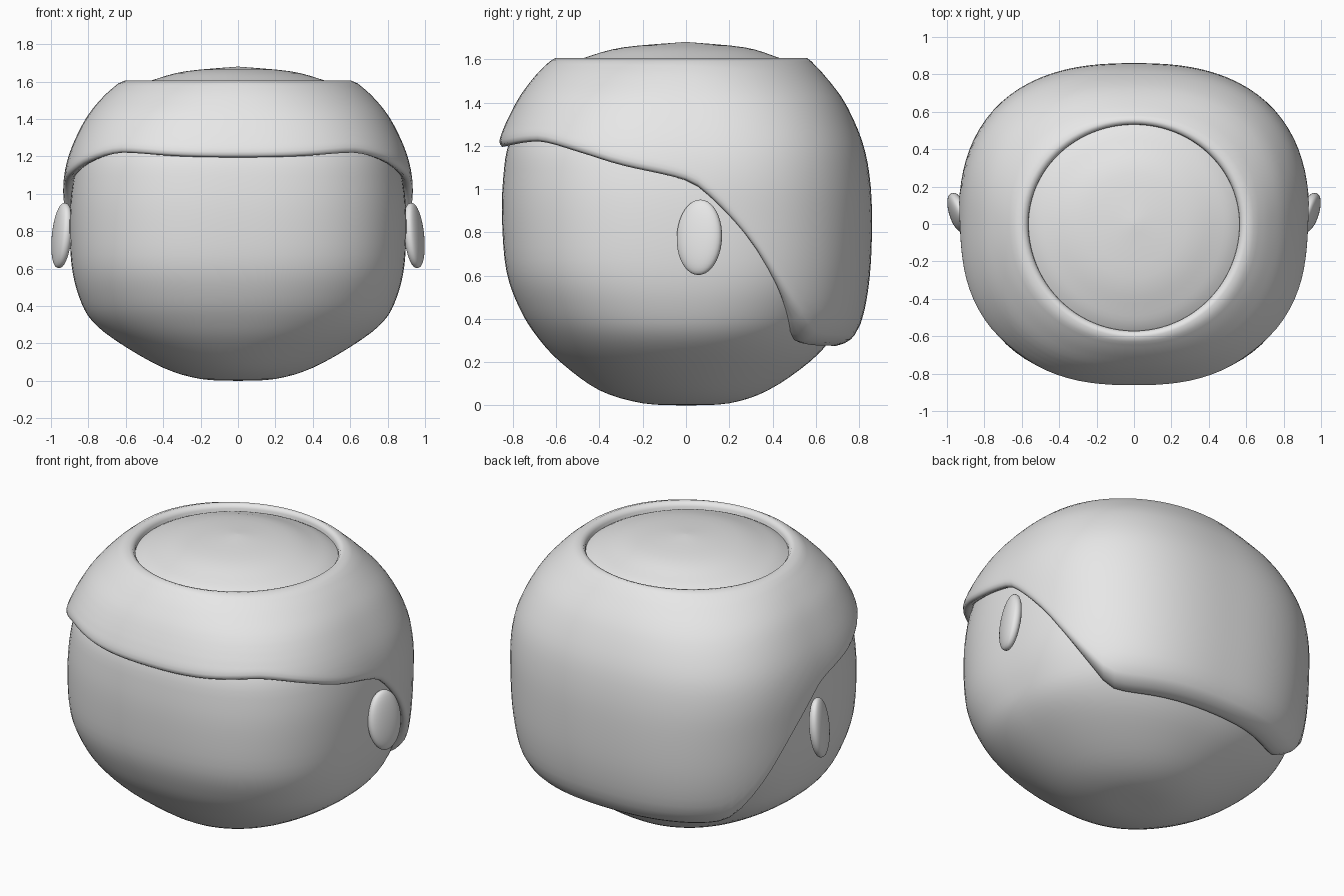
import bpy, bmesh, math
from mathutils import Matrix, Vector

old = bpy.data.objects.get("Cube")
if old:
    bpy.data.objects.remove(old)

COLUMNS = 96
STEPS = 4

grey = bpy.data.materials.new("light grey")
grey.use_nodes = True
colour = (0.8, 0.8, 0.8, 1)
grey.diffuse_color = colour
grey.node_tree.nodes["Principled BSDF"].inputs["Base Color"].default_value = colour

# Cross-sections: height, half width, front depth, back depth, squareness
HEAD = [
    (0, 0.001, 0.001, 0.001, 2), (0.01, 0.2, 0.2, 0.2, 2),
    (0.07, 0.4, 0.4, 0.38, 2), (0.2, 0.63, 0.58, 0.57, 2.2),
    (0.32, 0.78, 0.69, 0.68, 2.3), (0.45, 0.85, 0.77, 0.75, 2.4),
    (0.62, 0.89, 0.83, 0.8, 2.5), (0.85, 0.9, 0.85, 0.82, 2.5),
    (1.05, 0.885, 0.845, 0.81, 2.5), (1.22, 0.84, 0.815, 0.78, 2.5),
    (1.4, 0.73, 0.71, 0.68, 2.4), (1.5, 0.64, 0.64, 0.6, 2.2),
    (1.57, 0.55, 0.56, 0.52, 2), (1.61, 0.45, 0.46, 0.42, 2),
    (1.655, 0.28, 0.29, 0.27, 2), (1.68, 0.001, 0.001, 0.001, 2),
]
HAIR = [
    (0.22, 0.72, 0.6, 0.66, 2.3), (0.3, 0.82, 0.7, 0.76, 2.4),
    (0.4, 0.88, 0.8, 0.815, 2.5), (0.6, 0.92, 0.85, 0.85, 2.5),
    (0.85, 0.935, 0.87, 0.86, 2.5), (1.05, 0.935, 0.88, 0.85, 2.5),
    (1.22, 0.9, 0.865, 0.815, 2.5), (1.4, 0.815, 0.785, 0.735, 2.4),
    (1.52, 0.72, 0.7, 0.645, 2.2), (1.59, 0.64, 0.63, 0.58, 2.1),
]
CROWN_RIM = [
    (1.605, 0.605, 0.605, 0.56, 2), (1.6, 0.58, 0.585, 0.54, 2),
    (1.58, 0.565, 0.572, 0.532, 2), (1.5, 0.56, 0.57, 0.53, 2),
]
# Hairline: depth and height
HAIRLINE = [(-0.87, 1.195), (-0.7, 1.22), (-0.5, 1.17), (-0.3, 1.11),
            (0, 1.04), (0.13, 0.95), (0.3, 0.77), (0.46, 0.54),
            (0.57, 0.38), (0.66, 0.29), (0.87, 0.275)]


def refine(rows):
    """Smooth a table with a Catmull-Rom spline."""
    out = []
    for i in range(len(rows) - 1):
        a, b, c, d = (rows[min(max(i + k, 0), len(rows) - 1)] for k in (-1, 0, 1, 2))
        for s in range(STEPS):
            t = s / STEPS
            out.append(tuple(q + t / 2 * (r - p + t * (2*p - 5*q + 4*r - w + t * (3*(q - r) + w - p)))
                             for p, q, r, w in zip(a, b, c, d)))
    return out + [rows[-1]]


def lookup(rows, key):
    """Interpolate a row by its first entry."""
    for a, b in zip(rows, rows[1:]):
        if key <= b[0]:
            t = max(0, (key - a[0]) / (b[0] - a[0]))
            return tuple(p + t * (q - p) for p, q in zip(a, b))
    return rows[-1]


def point(row, angle):
    z, width, front, back, n = row
    c, s = math.cos(angle), math.sin(angle)
    r = (abs(c)**n + abs(s)**n) ** (-1 / n)
    return Vector((width * r * c, (back if s > 0 else front) * r * s, z))


def finish(name, bm):
    bmesh.ops.recalc_face_normals(bm, faces=bm.faces)
    mesh = bpy.data.meshes.new(name)
    bm.to_mesh(mesh)
    bm.free()
    mesh.materials.append(grey)
    for face in mesh.polygons:
        face.use_smooth = True
    obj = bpy.data.objects.new(name, mesh)
    bpy.context.collection.objects.link(obj)
    return obj


def skin(name, columns, capped=False):
    bm = bmesh.new()
    grid = [[bm.verts.new(p) for p in col] for col in columns]
    for i, col in enumerate(grid):
        nxt = grid[(i + 1) % len(grid)]
        for j in range(len(col) - 1):
            bm.faces.new((col[j], nxt[j], nxt[j + 1], col[j + 1]))
    if capped:
        for end in (0, -1):
            bm.faces.new([col[end] for col in grid])
    return finish(name, bm)


angles = [math.tau * i / COLUMNS for i in range(COLUMNS)]
head, hair, hairline = refine(HEAD), refine(HAIR), refine(HAIRLINE)

# Head
skin("head", [[point(row, a) for row in head] for a in angles], capped=True)


# Hair shell with a rounded lip along the hairline and an open crown
def hair_column(a):
    edge = lookup(hairline, point(lookup(hair, 0.85), a).y)[1]
    column = []
    for blend, rise in ((-0.3, 0.03), (0.2, 0.005), (0.55, 0), (0.85, 0.012), (0.97, 0.03)):
        z = edge + rise
        column.append(point(lookup(head, z), a).lerp(point(lookup(hair, z), a), blend))
    low, high = edge + 0.05, HAIR[-1][0]
    for i in range(25):
        column.append(point(lookup(hair, low + (high - low) * i / 24), a))
    return column + [point(row, a) for row in CROWN_RIM]


skin("hair", [hair_column(a) for a in angles])

# Ears
for side, name in ((1, "left_ear"), (-1, "right_ear")):
    bm = bmesh.new()
    bmesh.ops.create_uvsphere(bm, u_segments=32, v_segments=20, radius=1)
    for v in bm.verts:
        v.co.x = math.copysign(abs(v.co.x) ** 0.8, v.co.x)
    turn = Matrix.Rotation(math.radians(-17), 4, "Z") @ Matrix.Rotation(math.radians(-6), 4, "Y")
    place = Matrix.Translation((0.942, 0.062, 0.777)) @ turn @ Matrix.Diagonal((0.043, 0.108, 0.175, 1))
    # Negative angle about Y would lean the top outward, so the lean is mirrored in height
    lean = Matrix.Translation((0, 0, 0.777)) @ Matrix.Diagonal((1, 1, 1, 1)) @ Matrix.Translation((0, 0, -0.777))
    bm.transform(Matrix.Diagonal((side, 1, 1, 1)) @ lean @ place)
    finish(name, bm)
